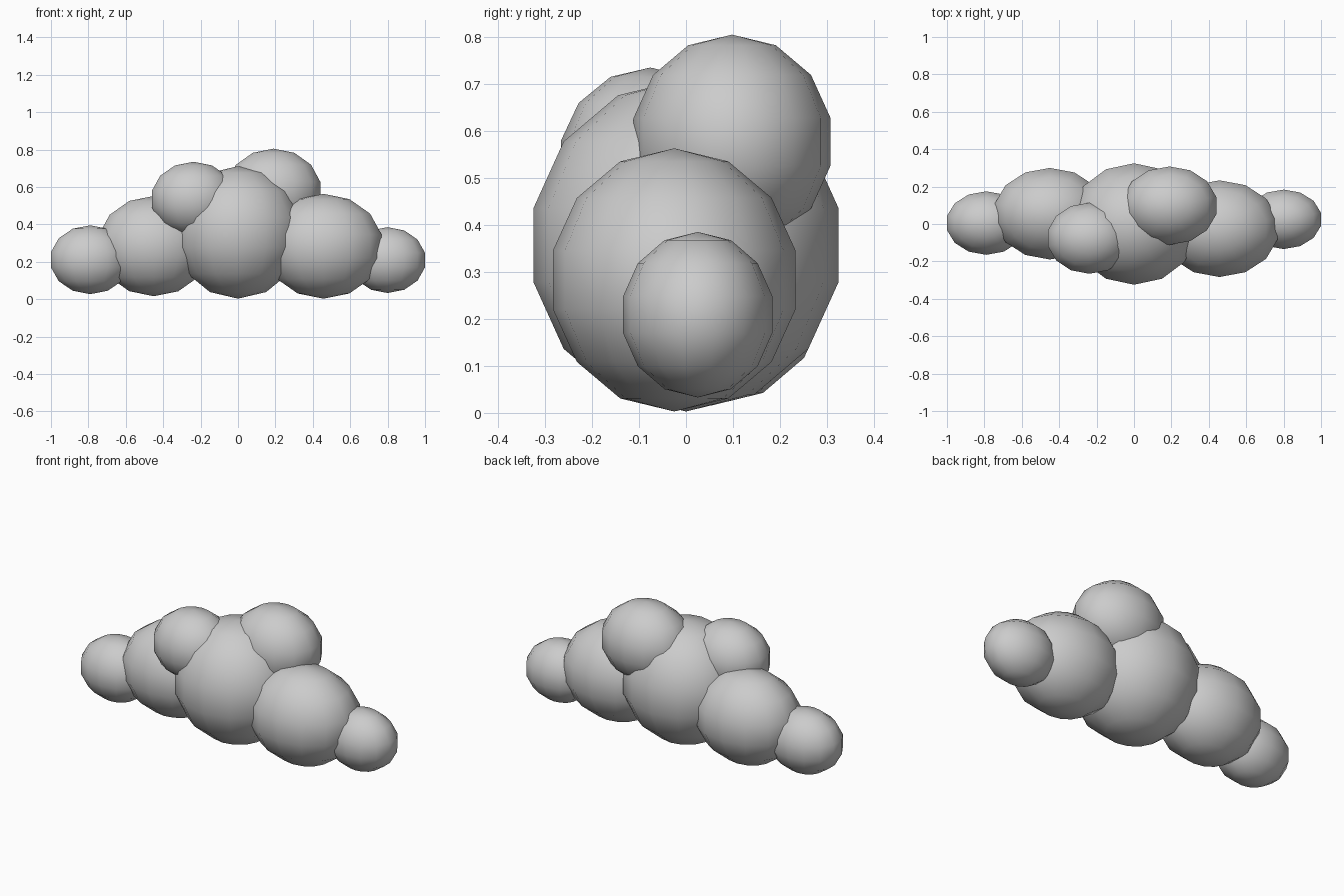
import bpy
import bmesh
from mathutils import Matrix, Vector

cube = bpy.data.objects.get("Cube")
if cube:
    bpy.data.objects.remove(cube, do_unlink=True)

# One soft grey for the whole cloud
GREY = (0.6, 0.6, 0.6, 1.0)
grey = bpy.data.materials.new("cloud_grey")
grey.use_nodes = True
grey.diffuse_color = GREY
grey.node_tree.nodes["Principled BSDF"].inputs["Base Color"].default_value = GREY


def puff(name, centre, radii):
    """Smooth, low-poly stretched ball."""
    bm = bmesh.new()
    bmesh.ops.create_uvsphere(bm, u_segments=14, v_segments=7, radius=1)
    bmesh.ops.transform(bm, matrix=Matrix.Diagonal(Vector(radii)).to_4x4(), verts=bm.verts)
    for face in bm.faces:
        face.smooth = True
    mesh = bpy.data.meshes.new(name)
    bm.to_mesh(mesh)
    bm.free()
    mesh.materials.append(grey)
    obj = bpy.data.objects.new(name, mesh)
    obj.location = centre
    bpy.context.collection.objects.link(obj)
    return obj


# Row of puffs along the base
puff("middle_puff", (0, 0, 0.357), (0.355, 0.333, 0.354))
puff("left_puff", (0.457, -0.025, 0.283), (0.327, 0.265, 0.28))
puff("right_puff", (-0.45, 0.055, 0.284), (0.31, 0.251, 0.268))
puff("left_end_puff", (0.8, 0.025, 0.209), (0.21, 0.163, 0.176))
puff("right_end_puff", (-0.79, 0.005, 0.211), (0.221, 0.174, 0.184))

# Crown puffs on top
puff("back_crown_puff", (0.19, 0.098, 0.577), (0.263, 0.215, 0.228))
puff("front_crown_puff", (-0.238, -0.076, 0.535), (0.234, 0.195, 0.2))
